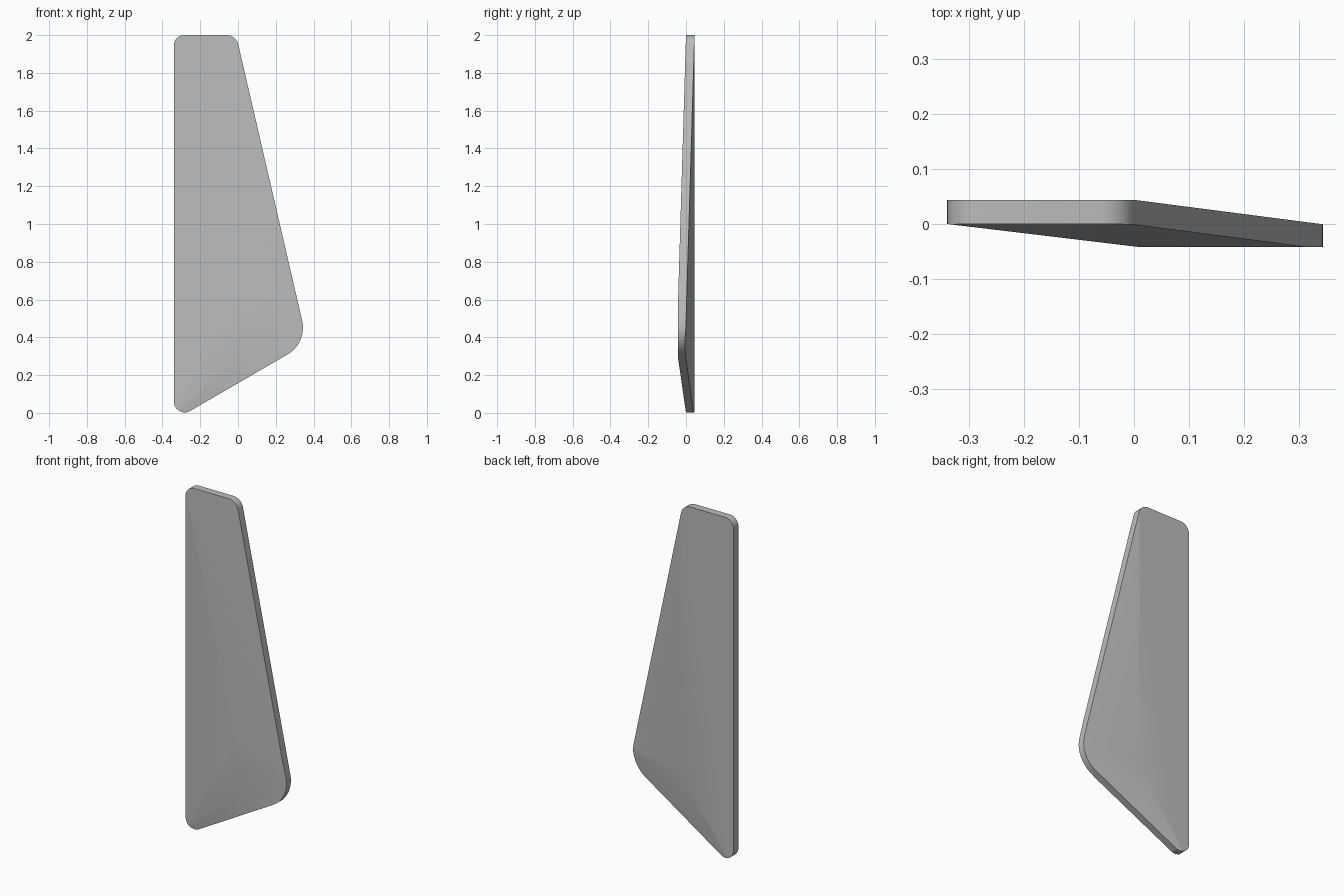
import bpy, bmesh
from mathutils import Vector

cube = bpy.data.objects.get("Cube")
if cube:
    bpy.data.objects.remove(cube, do_unlink=True)

FRONT, BACK = -0.042, 0.044

# Panel outline: corner x, corner z, distance at which the rounding starts
CORNERS = [(-0.34, -0.04, 0.1), (0.367, 0.37, 0.12), (-0.01, 2.0, 0.05), (-0.34, 2.0, 0.055)]


def rounded_outline(corners, steps=8):
    """Walk the corners, replacing each one with a true circular arc."""
    points = []
    for i, (x, z, cut) in enumerate(corners):
        p = Vector((x, z))
        before = Vector(corners[i - 1][:2])
        after = Vector(corners[(i + 1) % len(corners)][:2])
        u, v = (before - p).normalized(), (after - p).normalized()
        start, end = p + u * cut, p + v * cut
        bisector = (u + v).normalized()
        centre = p + bisector * (cut / bisector.dot(u))
        radius = (start - centre).length
        for s in range(steps + 1):
            chord = start.lerp(end, s / steps) - centre
            points.append(centre + chord.normalized() * radius)
    return points


def trim(bm, a, b, c, outward):
    """Slice off everything beyond the plane through three points and cap it."""
    a, b, c = Vector(a), Vector(b), Vector(c)
    normal = (b - a).cross(c - a).normalized()
    if normal.y * outward < 0:
        normal.negate()
    bmesh.ops.bisect_plane(bm, geom=bm.verts[:] + bm.edges[:] + bm.faces[:], dist=1e-6,
                           plane_co=a, plane_no=normal, clear_outer=True)
    bmesh.ops.holes_fill(bm, edges=[e for e in bm.edges if e.is_boundary], sides=0)


# Flat slab extruded from the outline
bm = bmesh.new()
face = bm.faces.new([bm.verts.new((p.x, FRONT, p.y)) for p in rounded_outline(CORNERS)])
moved = bmesh.ops.extrude_face_region(bm, geom=[face])["geom"]
bmesh.ops.translate(bm, verts=[g for g in moved if isinstance(g, bmesh.types.BMVert)],
                    vec=(0, BACK - FRONT, 0))
bmesh.ops.recalc_face_normals(bm, faces=bm.faces[:])

# Front facets fall away to the left edge, the top and the bottom
trim(bm, (-0.34, 0, 0), (-0.34, 0, 1), (0.01, FRONT, 0), -1)
trim(bm, (0, 0, 2), (1, 0, 2), (0, FRONT, 0.6), -1)
trim(bm, (0, 0, 0), (1, 0, 0), (0, FRONT, 0.29), -1)

# Back facets meet at a ridge and fall towards the wide corner
ridge, tip = (0, BACK, 0.42), (0.34, 0, 0.45)
trim(bm, (0, BACK, 2), ridge, tip, 1)
trim(bm, (-0.3, BACK, 0), ridge, tip, 1)
bmesh.ops.recalc_face_normals(bm, faces=bm.faces[:])

mesh = bpy.data.meshes.new("faceted_panel")
bm.to_mesh(mesh)
bm.free()
panel = bpy.data.objects.new("faceted_panel", mesh)
bpy.context.collection.objects.link(panel)

# Single plain grey
grey = bpy.data.materials.new("plain_grey")
grey.use_nodes = True
colour = (0.5, 0.5, 0.5, 1)
grey.diffuse_color = colour
grey.node_tree.nodes["Principled BSDF"].inputs["Base Color"].default_value = colour
mesh.materials.append(grey)

# Soft facets, crisp rim
bpy.context.view_layer.objects.active = panel
panel.select_set(True)
bpy.ops.object.shade_smooth_by_angle(angle=0.6)
